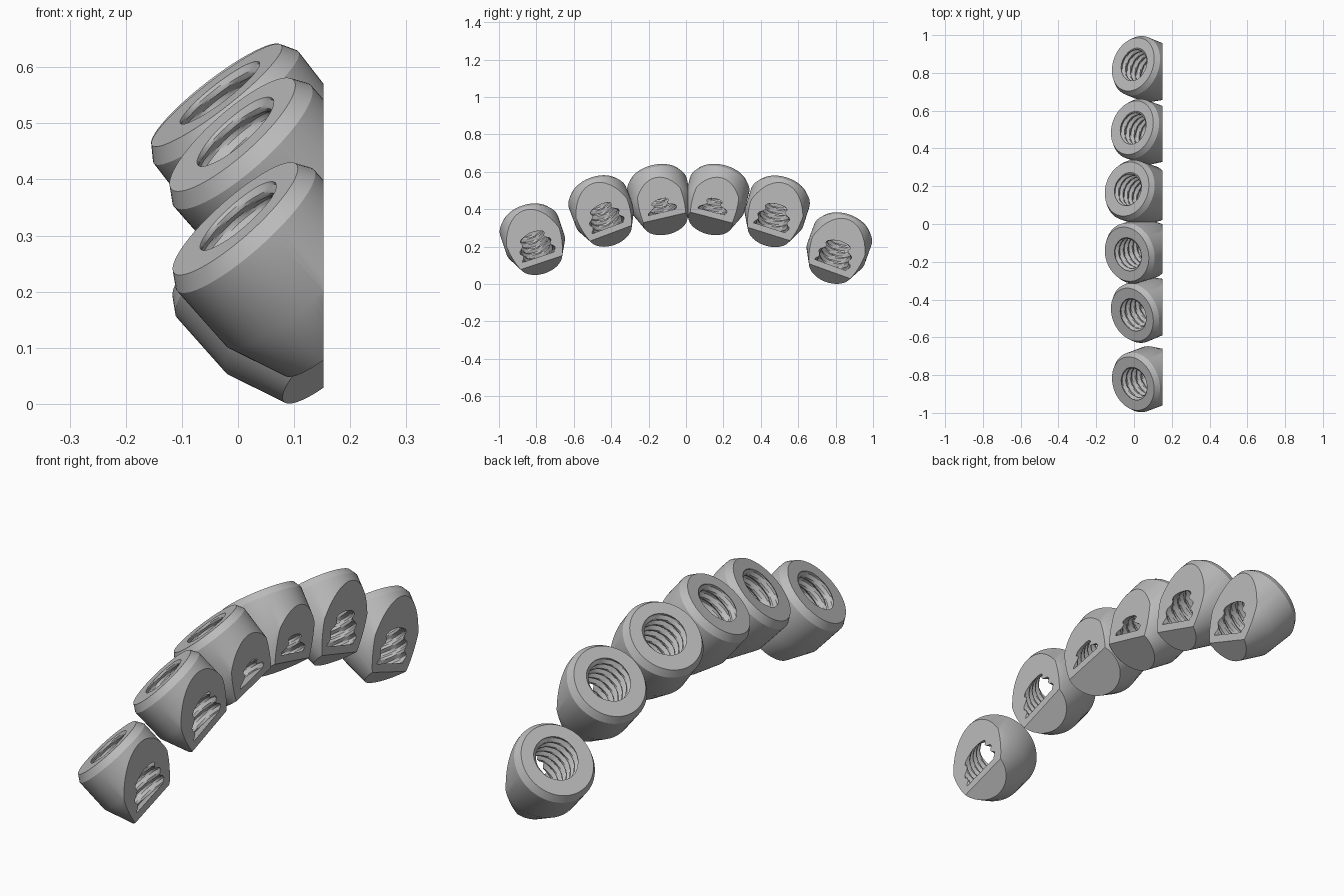
import bpy, bmesh, math
from mathutils import Vector

if "Cube" in bpy.data.objects:
    bpy.data.objects.remove(bpy.data.objects["Cube"])

SEGMENTS = 64
CUT_X = 0.152          # shared flat side plane
LENGTH, DEPTH = 0.275, 0.25
PITCH = 0.04

# one plain grey for everything
grey = bpy.data.materials.new("plain_grey")
grey.use_nodes = True
grey.diffuse_color = (0.5, 0.5, 0.5, 1)
grey.node_tree.nodes["Principled BSDF"].inputs["Base Color"].default_value = (0.5, 0.5, 0.5, 1)


def thread_radius(depth, turn):
    """Trapezoid helical thread: wide groove, steep flanks, narrow crest."""
    phase = (depth / PITCH + turn) % 1.0
    wave = min(1.0, max(0.0, 4 * abs(phase - 0.5) - 0.5))
    return 0.082 + 0.014 * wave


def build_sleeve(name, top, axis):
    axis = Vector(axis).normalized()
    side = Vector((0, 1, 0)).cross(axis).normalized()
    other = axis.cross(side)
    bm = bmesh.new()

    # outer wall: (radius, depth below the top face)
    profile = [(0.12, LENGTH), (0.163, 0.165), (0.163, 0.028), (0.146, 0)]
    rows = [(lambda turn, r=r: r, s) for r, s in profile]
    # threaded bore wall
    steps = 50
    for i in range(steps + 1):
        s = DEPTH * i / steps
        rows.append((lambda turn, s=s: thread_radius(s, turn), s))

    rings = []
    for radius, s in rows:
        ring = []
        for k in range(SEGMENTS):
            turn = k / SEGMENTS
            a = turn * math.tau
            offset = side * math.cos(a) + other * math.sin(a)
            ring.append(bm.verts.new(Vector(top) - axis * s + offset * radius(turn)))
        rings.append(ring)
    for lower, upper in zip(rings, rings[1:]):
        for k in range(SEGMENTS):
            n = (k + 1) % SEGMENTS
            bm.faces.new((lower[k], lower[n], upper[n], upper[k]))
    # end cap and bore floor
    bm.faces.new(rings[0][::-1])
    bm.faces.new(rings[-1])

    # slice off the side, opening the bore, and close the flat ring
    result = bmesh.ops.bisect_plane(
        bm, geom=bm.verts[:] + bm.edges[:] + bm.faces[:], dist=1e-6,
        plane_co=(CUT_X, 0, 0), plane_no=(1, 0, 0), clear_outer=True)
    rim = [e for e in result["geom_cut"]
           if isinstance(e, bmesh.types.BMEdge) and e.is_boundary]
    bmesh.ops.triangle_fill(bm, edges=rim, use_beauty=True, normal=(1, 0, 0))
    bmesh.ops.recalc_face_normals(bm, faces=bm.faces[:])

    mesh = bpy.data.meshes.new(name)
    bm.to_mesh(mesh)
    bm.free()
    mesh.materials.append(grey)
    obj = bpy.data.objects.new(name, mesh)
    bpy.context.collection.objects.link(obj)
    bpy.ops.object.select_all(action='DESELECT')
    obj.select_set(True)
    bpy.context.view_layer.objects.active = obj
    bpy.ops.object.shade_smooth_by_angle(angle=math.radians(26))


# arch of sleeves: centre of the top face and upward axis
SLEEVES = [
    ("front_outer_sleeve", (-0.005, -0.845, 0.33), (-0.64, -0.24, 0.72)),
    ("front_middle_sleeve", (-0.01, -0.48, 0.48), (-0.64, -0.27, 0.72)),
    ("front_inner_sleeve", (-0.038, -0.16, 0.55), (-0.6, -0.18, 0.775)),
    ("back_inner_sleeve", (-0.038, 0.185, 0.55), (-0.6, 0.2, 0.775)),
    ("back_middle_sleeve", (-0.01, 0.51, 0.48), (-0.64, 0.23, 0.73)),
    ("back_outer_sleeve", (-0.005, 0.845, 0.282), (-0.64, 0.26, 0.72)),
]
for name, top, axis in SLEEVES:
    build_sleeve(name, top, axis)
